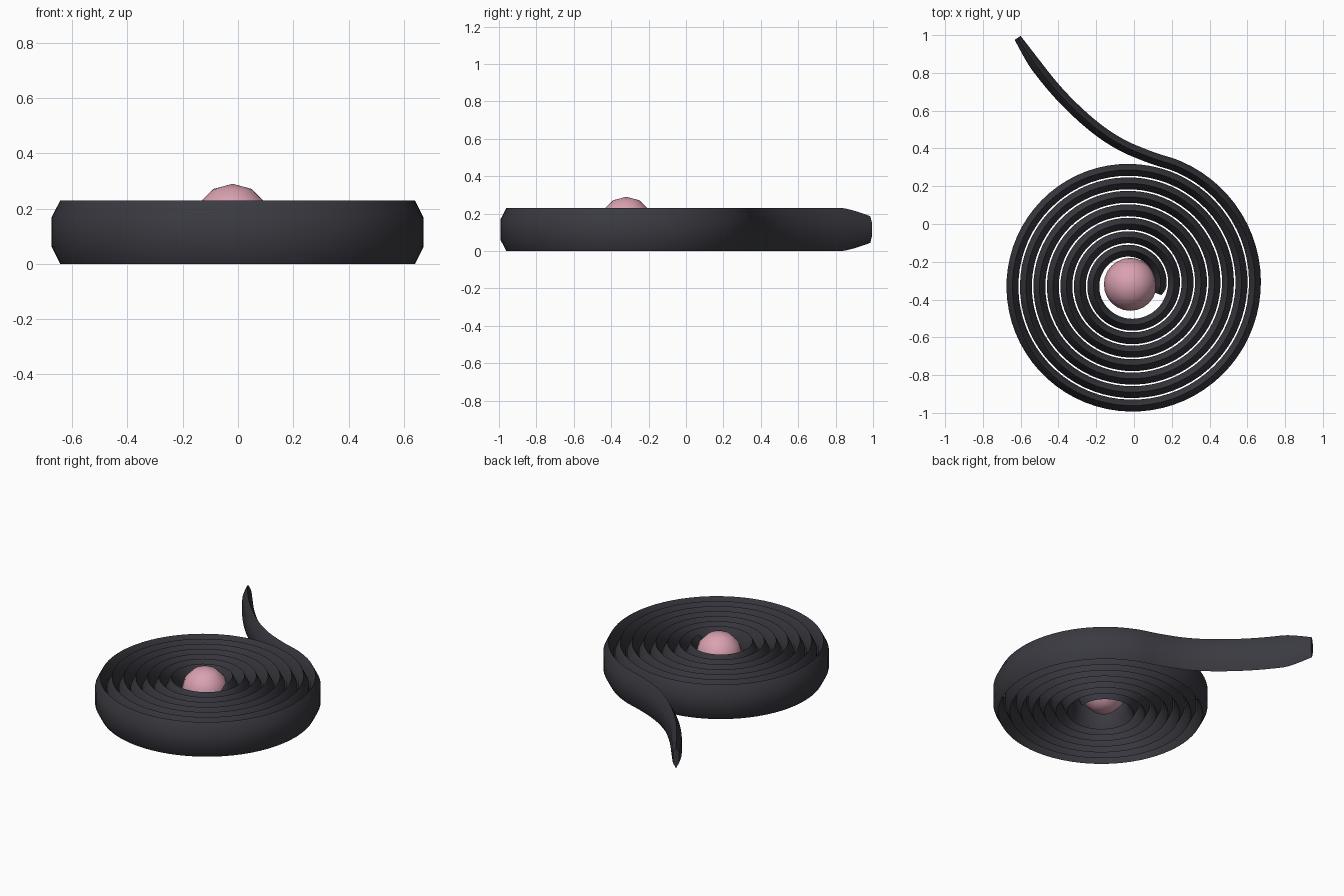
import bpy, bmesh, math
from mathutils import Vector

if "Cube" in bpy.data.objects:
    bpy.data.objects.remove(bpy.data.objects["Cube"])

CENTRE = Vector((-0.0195, -0.3195))
PITCH = 0.0714          # radial growth per turn
R0 = 0.160              # centreline radius at angle zero
HALF_W = 0.0315
HALF_H = 0.115


def material(name, colour):
    m = bpy.data.materials.new(name)
    m.diffuse_color = (*colour, 1)
    m.use_nodes = True
    m.node_tree.nodes["Principled BSDF"].inputs["Base Color"].default_value = m.diffuse_color
    return m


def finish(name, bm, mat):
    bmesh.ops.recalc_face_normals(bm, faces=bm.faces)
    me = bpy.data.meshes.new(name)
    bm.to_mesh(me)
    bm.free()
    me.materials.append(mat)
    ob = bpy.data.objects.new(name, me)
    bpy.context.collection.objects.link(ob)
    bpy.ops.object.select_all(action='DESELECT')
    ob.select_set(True)
    bpy.context.view_layer.objects.active = ob
    bpy.ops.object.shade_smooth_by_angle(angle=math.radians(35))
    return ob


def spiral_point(a):
    r = R0 + PITCH * a / math.tau
    return CENTRE + Vector((math.cos(a), math.sin(a))) * r


def catmull(p0, p1, p2, p3, t):
    return 0.5 * (2 * p1 + (p2 - p0) * t + (2 * p0 - 5 * p1 + 4 * p2 - p3) * t * t
                  + (3 * p1 - p0 - 3 * p2 + p3) * t ** 3)


# Path: seven turns of spiral, then a loose tail
a0, a1 = math.radians(-19), math.radians(7 * 360 + 68)
steps = 510
path = [spiral_point(a0 + (a1 - a0) * i / steps) for i in range(steps + 1)]
tail = [Vector(p) for p in ((0.085, 0.354), (-0.074, 0.423), (-0.222, 0.524),
                            (-0.38, 0.672), (-0.513, 0.832), (-0.616, 0.985))]
ctrl = [spiral_point(a1 - 0.2), path[-1]] + tail
ctrl.append(2 * ctrl[-1] - ctrl[-2])
for k in range(1, len(ctrl) - 2):
    for j in range(1, 7):
        path.append(catmull(*ctrl[k - 1:k + 3], j / 6))

# Arc length along the path, for tapering the ends
dist = [0.0]
for p, q in zip(path, path[1:]):
    dist.append(dist[-1] + (q - p).length)
total = dist[-1]


def taper(d, length):
    # 1 in the body, easing down at an end
    t = max(0.0, 1 - d / length)
    return 1 - t ** 1.3


# Liquorice ribbon: long pointed hexagon swept along the path
section = [(0, -1), (1, -0.46), (1, 0.46), (0, 1), (-1, 0.46), (-1, -0.46)]
bm = bmesh.new()
rings = []
for i, p in enumerate(path):
    t = (path[min(i + 1, len(path) - 1)] - path[max(i - 1, 0)]).normalized()
    n = Vector((t.y, -t.x))
    s_in, s_out = taper(dist[i], 0.04), taper(total - dist[i], 0.18)
    h = HALF_H * (0.6 + 0.4 * s_in) * (0.62 + 0.38 * s_out)
    w = HALF_W * (0.55 + 0.45 * s_in) * (0.6 + 0.4 * s_out)
    rings.append([bm.verts.new((p.x + n.x * w * u, p.y + n.y * w * u, HALF_H + h * v))
                  for u, v in section])
for a, b in zip(rings, rings[1:]):
    for j in range(6):
        k = (j + 1) % 6
        bm.faces.new((a[j], a[k], b[k], b[j]))
bm.faces.new(rings[0])
bm.faces.new(rings[-1])
finish("liquorice_spiral", bm, material("liquorice black", (0.042, 0.042, 0.053)))

# Pink candy ball in the middle
bm = bmesh.new()
bmesh.ops.create_uvsphere(bm, u_segments=24, v_segments=6, radius=0.14)
bmesh.ops.translate(bm, verts=bm.verts, vec=(CENTRE.x, CENTRE.y, 0.15))
ball = finish("candy_ball", bm, material("candy pink", (0.70, 0.36, 0.44)))
for poly in ball.data.polygons:
    poly.use_smooth = True
